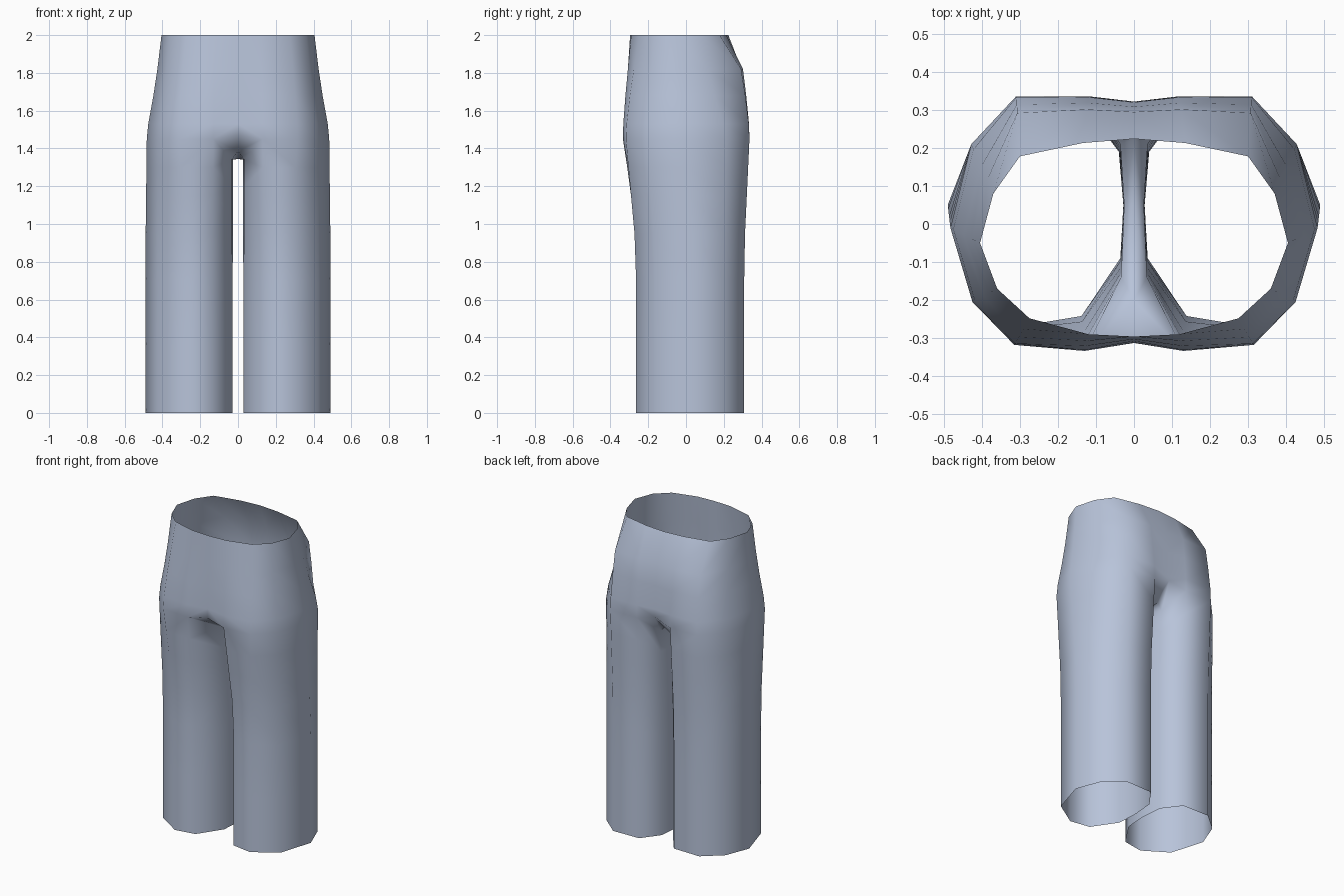
import bpy, bmesh

if "Cube" in bpy.data.objects:
    bpy.data.objects.remove(bpy.data.objects["Cube"])

# Right-half outlines (x, y), running front centre -> outer side -> back centre
WAIST = [(0, -.296), (.12, -.29), (.275, -.248), (.36, -.17), (.405, -.05),
         (.37, .08), (.30, .178), (.135, .213), (0, .224)]
HIP = [(0, -.313), (.13, -.334), (.315, -.318), (.425, -.205), (.483, -.01),
       (.428, .21), (.31, .336), (.12, .336), (0, .322)]
# Leg outline: the seven shared outer columns, then three inner columns
HEM = [(.138, -.242), (.27, -.264), (.425, -.165), (.49, .05), (.43, .205),
       (.31, .308), (.125, .304), (.04, .19), (.028, .05), (.036, -.09)]
THIGH = HIP[1:8] + [(.036, .21), (.026, .05), (.034, -.14)]
# Crotch centre line, back to front (y, z)
CROTCH = [(.22, 1.375), (.05, 1.345), (-.2, 1.385)]

# Height, then how far front / side / back have widened from waist to hip
TORSO_ROWS = [(2.0, 0, 0, 0), (1.82, .4, .28, .72), (1.68, .7, .55, .86),
              (1.53, .95, .9, .98), (1.45, 1, 1, 1)]
# Height, then blend from thigh to hem
LEG_ROWS = [(1.3, .25), (1.15, .5), (.95, .84), (.7, 1), (.35, 1), (0, 1)]


def lerp(a, b, t):
    return a[0] + (b[0] - a[0]) * t, a[1] + (b[1] - a[1]) * t


bm = bmesh.new()

# Torso rows
rows = []
for z, front, side, back in TORSO_ROWS:
    blend = [front] * 3 + [side] * 3 + [back] * 3
    rows.append([bm.verts.new((*lerp(a, b, t), z))
                 for a, b, t in zip(WAIST, HIP, blend)])
# Seat and fly dip slightly lower or higher on the centre line
rows[-1][0].co.z = 1.47
rows[-1][8].co.z = 1.48
for upper, lower in zip(rows, rows[1:]):
    for i in range(8):
        bm.faces.new((upper[i], lower[i], lower[i + 1], upper[i + 1]))

# Crotch strip joining the centre line to the inner thigh
hip = rows[-1]
inner = [bm.verts.new((x, y, 1.34)) for x, y in THIGH[7:]]
centre = [hip[8]] + [bm.verts.new((0, y, z)) for y, z in CROTCH] + [hip[0]]
thigh = [hip[7]] + inner + [hip[1]]
for i in range(4):
    bm.faces.new((centre[i], thigh[i], thigh[i + 1], centre[i + 1]))

# Leg tube, open at the hem
previous = hip[1:8] + inner
for z, t in LEG_ROWS:
    ring = []
    for i, (a, b) in enumerate(zip(THIGH, HEM)):
        height = z * 1.34 / 1.45 if i > 6 else z
        ring.append(bm.verts.new((*lerp(a, b, t), height)))
    for i in range(10):
        j = (i + 1) % 10
        bm.faces.new((previous[i], ring[i], ring[j], previous[j]))
    previous = ring

bmesh.ops.recalc_face_normals(bm, faces=bm.faces)
# Keep the open shell facing outwards
outer = max(bm.faces, key=lambda f: f.calc_center_median().x)
if outer.normal.x < 0:
    bmesh.ops.reverse_faces(bm, faces=bm.faces)
for f in bm.faces:
    f.smooth = True

mesh = bpy.data.meshes.new("trousers")
bm.to_mesh(mesh)
bm.free()
trousers = bpy.data.objects.new("trousers", mesh)
bpy.context.collection.objects.link(trousers)

# Left half
mirror = trousers.modifiers.new("mirror", 'MIRROR')
mirror.use_clip = True
mirror.merge_threshold = .001

cloth = bpy.data.materials.new("pale blue grey cloth")
cloth.diffuse_color = (.48, .55, .70, 1)
cloth.use_nodes = True
cloth.node_tree.nodes["Principled BSDF"].inputs["Base Color"].default_value = cloth.diffuse_color
mesh.materials.append(cloth)
